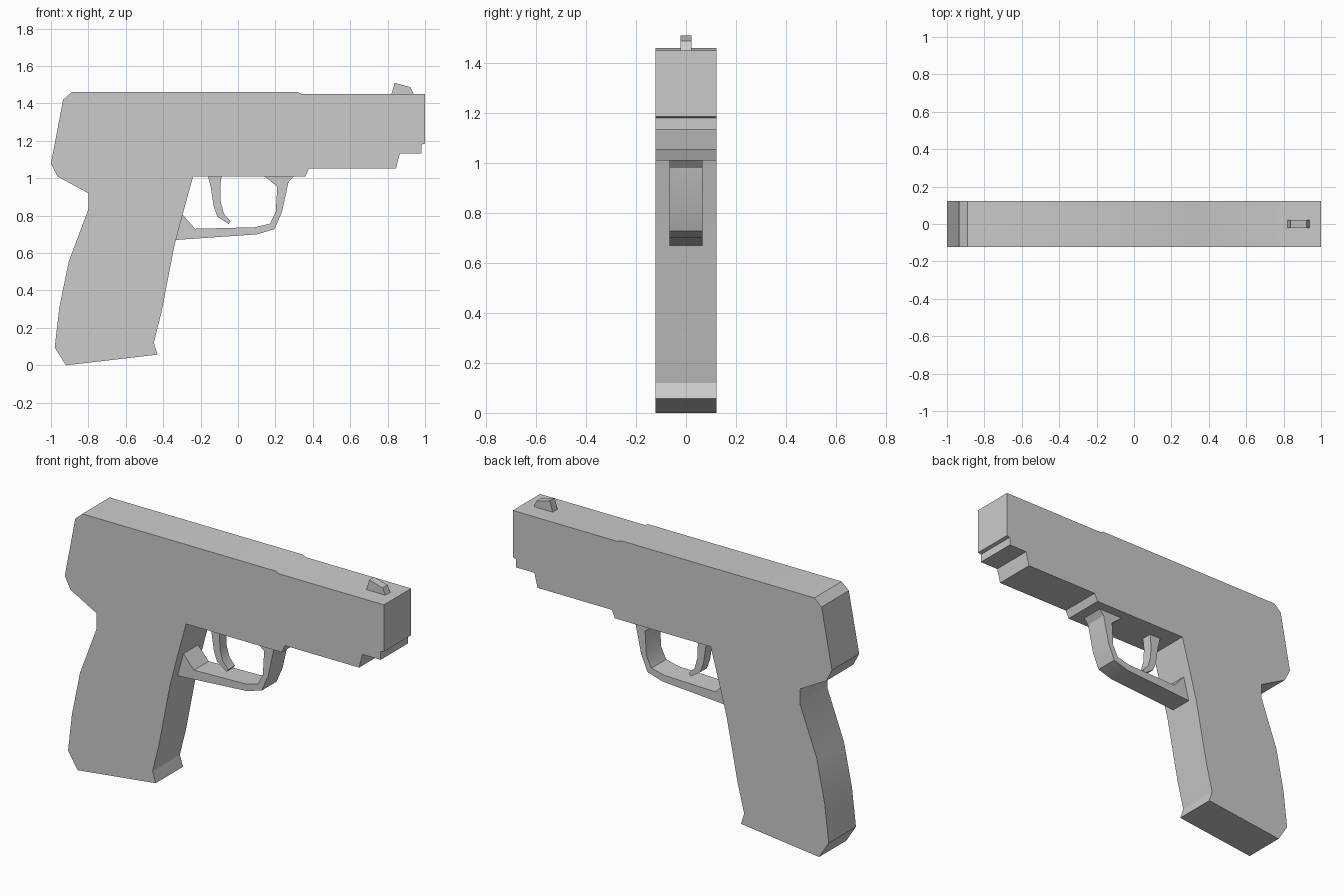
import bpy
import bmesh
import math

cube = bpy.data.objects.get("Cube")
if cube:
    bpy.data.objects.remove(cube, do_unlink=True)

grey = bpy.data.materials.new("plain grey")
grey.use_nodes = True
colour = (0.6, 0.6, 0.6, 1)
grey.diffuse_color = colour
grey.node_tree.nodes["Principled BSDF"].inputs["Base Color"].default_value = colour


def plate(name, profile, half_width):
    """Extrude a side profile (x, z) evenly across the centre line."""
    bm = bmesh.new()
    face = bm.faces.new([bm.verts.new((x, -half_width, z)) for x, z in profile])
    result = bmesh.ops.extrude_face_region(bm, geom=[face])
    moved = [v for v in result["geom"] if isinstance(v, bmesh.types.BMVert)]
    bmesh.ops.translate(bm, verts=moved, vec=(0, 2 * half_width, 0))
    bmesh.ops.recalc_face_normals(bm, faces=bm.faces[:])
    mesh = bpy.data.meshes.new(name)
    bm.to_mesh(mesh)
    bm.free()
    mesh.materials.append(grey)
    obj = bpy.data.objects.new(name, mesh)
    bpy.context.collection.objects.link(obj)
    bpy.ops.object.select_all(action="DESELECT")
    obj.select_set(True)
    bpy.context.view_layer.objects.active = obj
    bpy.ops.object.shade_smooth_by_angle(angle=math.radians(30))
    return obj


# Slide, frame and grip share one outline
top_edge = [(-1, 1.08), (-.935, 1.42), (-.89, 1.46), (.32, 1.46), (.345, 1.45), (1, 1.45)]
underside = [(1, 1.185), (.98, 1.18), (.98, 1.133), (.865, 1.133), (.845, 1.053),
             (.38, 1.053), (.36, 1.01), (-.24, 1.01)]
front_strap = [(-.295, .81), (-.34, .64), (-.41, .28), (-.45, .12), (-.43, .057)]
back_strap = [(-.92, 0), (-.98, .095), (-.955, .31), (-.905, .555), (-.8, .835),
              (-.8, .92), (-.965, 1.01)]
plate("body", top_edge + underside + front_strap + back_strap, .122)

# Trigger guard loop
guard_outside = [(-.335, .67), (.1, .7), (.195, .728), (.235, .82), (.27, .98), (.3, 1.012)]
guard_inside = [(.14, 1.012), (.21, .955), (.202, .82), (.17, .757), (.09, .738),
                (-.23, .73), (-.3, .81)]
plate("trigger_guard", guard_outside + guard_inside, .066)

# Curved trigger
plate("trigger", [(-.16, 1.012), (-.145, .95), (-.13, .85), (-.11, .795), (-.05, .755),
                  (-.04, .77), (-.075, .81), (-.092, .87), (-.095, .95), (-.088, 1.012)], .03)

# Front sight
plate("front_sight", [(.82, 1.448), (.838, 1.51), (.922, 1.487), (.94, 1.448)], .022)
